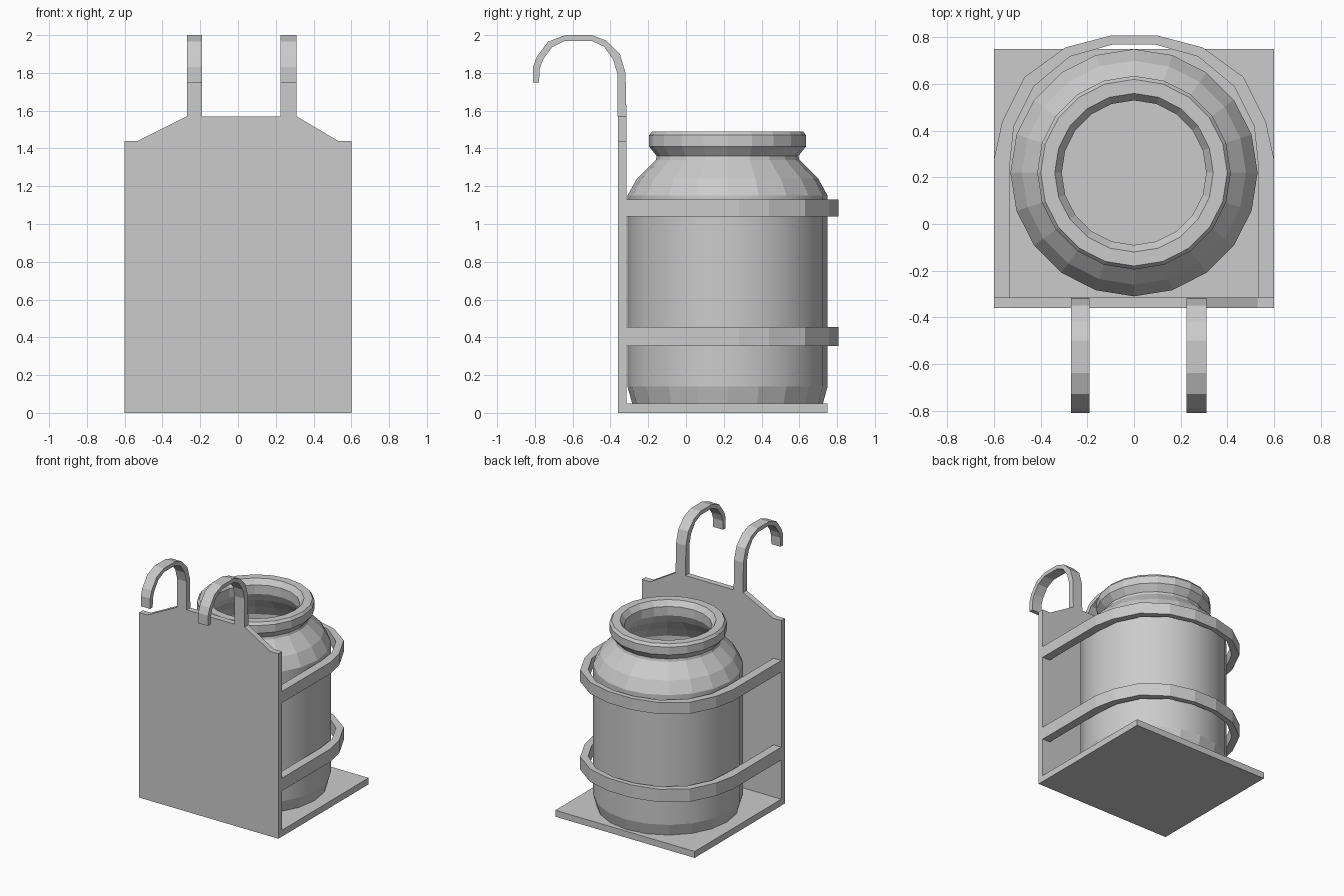
import bpy, math

if "Cube" in bpy.data.objects:
    bpy.data.objects.remove(bpy.data.objects["Cube"])


def make(name, verts, faces):
    me = bpy.data.meshes.new(name)
    me.from_pydata(verts, [], faces)
    me.update()
    ob = bpy.data.objects.new(name, me)
    bpy.context.collection.objects.link(ob)
    return ob


def extrude(name, outline, lo, hi, place):
    """Prism from a 2D outline; place(u, v, w) maps it to 3D."""
    n = len(outline)
    verts = [place(u, v, w) for w in (lo, hi) for u, v in outline]
    faces = [tuple(range(n))[::-1], tuple(range(n, 2 * n))]
    faces += [(i, (i + 1) % n, n + (i + 1) % n, n + i) for i in range(n)]
    return finish(make(name, verts, faces))


def strip(name, outer, inner, lo, hi, place):
    """Bent strap between two matching 2D lines, with quad sides."""
    n = len(outer)
    verts = [place(u, v, w) for w in (lo, hi) for line in (outer, inner) for u, v in line]
    faces = []
    for i in range(n - 1):
        o0, i0, o1, i1 = i, n + i, 2 * n + i, 3 * n + i
        faces += [(o0, o0 + 1, i0 + 1, i0), (o1, i1, i1 + 1, o1 + 1),
                  (o0, o1, o1 + 1, o0 + 1), (i0, i0 + 1, i1 + 1, i1)]
    for i in (0, n - 1):
        faces.append((i, n + i, 3 * n + i, 2 * n + i))
    return finish(make(name, verts, faces))


def finish(ob):
    import bmesh
    bm = bmesh.new()
    bm.from_mesh(ob.data)
    bmesh.ops.recalc_face_normals(bm, faces=bm.faces)
    bm.to_mesh(ob.data)
    bm.free()
    return ob


# Back plate with sloped shoulders
extrude("back_plate",
        [(-.6, 0), (.6, 0), (.6, 1.44), (.53, 1.44), (.31, 1.57),
         (-.27, 1.57), (-.53, 1.44), (-.6, 1.44)],
        -.36, -.315, lambda u, v, w: (u, w, v))

# Base shelf
extrude("base_shelf", [(-.6, -.315), (.6, -.315), (.6, .75), (-.6, .75)],
        0, .05, lambda u, v, w: (u, v, w))

# Hanging hooks
hook_out = [(-.315, 1.57), (-.32, 1.8), (-.35, 1.9), (-.42, 1.97), (-.5, 2),
            (-.64, 2), (-.73, 1.965), (-.79, 1.885), (-.81, 1.83), (-.81, 1.75)]
hook_in = [(-.362, 1.57), (-.362, 1.79), (-.385, 1.87), (-.435, 1.94), (-.5, 1.97),
           (-.64, 1.97), (-.71, 1.935), (-.757, 1.87), (-.775, 1.82), (-.778, 1.75)]
for name, x0, x1 in (("hook_left", -.27, -.19), ("hook_right", .225, .31)):
    strip(name, hook_out, hook_in, x0, x1, lambda u, v, w: (w, u, v))

# Retaining straps around the jar
half_out = [(.6, -.315), (.6, .28), (.565, .44), (.47, .63), (.295, .757), (.1, .808)]
half_in = [(.533, -.315), (.533, .25), (.515, .42), (.43, .59), (.275, .718), (.09, .77)]
mirror = lambda pts: pts + [(-x, y) for x, y in reversed(pts)]
for name, z0, z1 in (("strap_lower", .355, .455), ("strap_upper", 1.04, 1.13)):
    strip(name, mirror(half_out), mirror(half_in), z0, z1, lambda u, v, w: (u, v, w))

# Jar: lathed outer wall, rim and hollow inside
SEG = 20
profile = [(.505, .05), (.53, .14), (.53, 1.15), (.48, 1.24), (.38, 1.34), (.375, 1.36),
           (.415, 1.41), (.415, 1.47), (.4, 1.49), (.34, 1.49), (.31, 1.45), (.31, 1.38),
           (.34, 1.32), (.44, 1.22), (.49, 1.14), (.49, .15), (.46, .08)]
verts = [(r * math.cos(2 * math.pi * k / SEG), .22 + r * math.sin(2 * math.pi * k / SEG), z)
         for r, z in profile for k in range(SEG)]
faces = [(j * SEG + k, j * SEG + (k + 1) % SEG, (j + 1) * SEG + (k + 1) % SEG, (j + 1) * SEG + k)
         for j in range(len(profile) - 1) for k in range(SEG)]
last = (len(profile) - 1) * SEG
faces += [tuple(range(SEG)), tuple(range(last, last + SEG))]
jar = finish(make("jar", verts, faces))
# Smooth only the straight body wall
for p in jar.data.polygons:
    zs = [jar.data.vertices[i].co.z for i in p.vertices]
    p.use_smooth = max(zs) - min(zs) > .5
